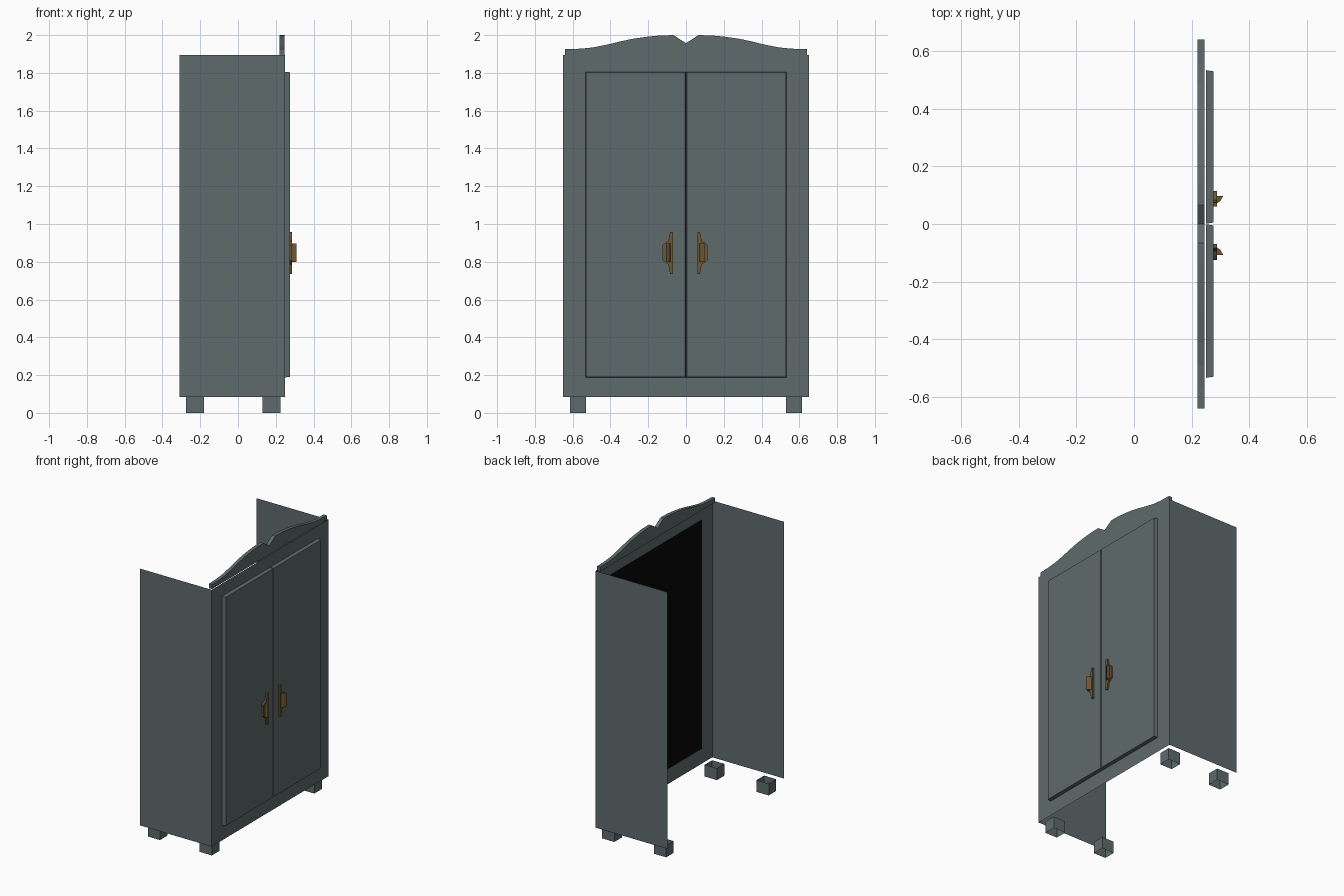
import bpy, bmesh

if "Cube" in bpy.data.objects:
    bpy.data.objects.remove(bpy.data.objects["Cube"])


def material(name, rgb):
    m = bpy.data.materials.new(name)
    m.diffuse_color = (*rgb, 1)
    m.use_nodes = True
    m.node_tree.nodes["Principled BSDF"].inputs["Base Color"].default_value = m.diffuse_color
    return m


GREY = material("slate grey paint", (0.115, 0.145, 0.150))
BRASS = material("dark brass", (0.15, 0.095, 0.035))
BLACK = material("dark interior", (0.002, 0.002, 0.002))


def make(name, verts, faces, mat, recalc=False):
    bm = bmesh.new()
    vs = [bm.verts.new(v) for v in verts]
    for f in faces:
        bm.faces.new([vs[i] for i in f])
    if recalc:
        bmesh.ops.recalc_face_normals(bm, faces=bm.faces)
    me = bpy.data.meshes.new(name)
    bm.to_mesh(me)
    bm.free()
    me.materials.append(mat)
    ob = bpy.data.objects.new(name, me)
    bpy.context.collection.objects.link(ob)
    return ob


def loft(name, a, b, mat, cap_a=True, cap_b=True):
    """Join two matching outlines with walls and optional caps."""
    n = len(a)
    faces = [(i, (i + 1) % n, n + (i + 1) % n, n + i) for i in range(n)]
    if cap_a:
        faces.append(tuple(range(n))[::-1])
    if cap_b:
        faces.append(tuple(range(n, 2 * n)))
    return make(name, list(a) + list(b), faces, mat, True)


def rect_yz(x, y0, y1, z0, z1):
    return [(x, y0, z0), (x, y1, z0), (x, y1, z1), (x, y0, z1)]


X0, X1, W, Z0, Z1 = -0.31, 0.25, 0.65, 0.083, 1.895

# side sheets: the carcass is open at the back, top and bottom
for s, side in ((-1, "left"), (1, "right")):
    v = [(X0, s * W, Z0), (X1, s * W, Z0), (X1, s * W, Z1), (X0, s * W, Z1)]
    make(side + "_side", v, [(0, 1, 2, 3) if s < 0 else (3, 2, 1, 0)], GREY)

# front frame around the door opening
DY, DZ0, DZ1 = 0.533, 0.188, 1.806
make("front_frame", rect_yz(X1, -W, W, Z0, Z1) + rect_yz(X1, -DY, DY, DZ0, DZ1),
     [(i, (i + 1) % 4, 4 + (i + 1) % 4, 4 + i) for i in range(4)], GREY)

# dark sheet behind the doors
make("dark_backing", rect_yz(X1, -DY, DY, DZ0, DZ1), [(0, 1, 2, 3)], BLACK)

# doors with slightly tapered edges
for s, side in ((-1, "left"), (1, "right")):
    loft(side + "_door",
         rect_yz(X1, s * 0.001, s * DY, DZ0, DZ1),
         rect_yz(0.275, s * 0.005, s * 0.529, DZ0 + 0.003, DZ1 - 0.003),
         GREY, cap_a=False)

# curved crown board with a centre notch
half = [(0.64, 1.926), (0.56, 1.928), (0.49, 1.935), (0.42, 1.949), (0.35, 1.966),
        (0.28, 1.981), (0.21, 1.991), (0.14, 1.998), (0.065, 2.0)]
outline = [(-0.64, 1.895), (0.64, 1.895)] + half + [(0, 1.957)] + [(-y, z) for y, z in half[::-1]]
loft("crown_board", [(0.22, y, z) for y, z in outline],
     [(0.245, y, z) for y, z in outline], GREY)

# square feet, open tubes
for sy in (-1, 1):
    for xa, xb, end in ((-0.275, -0.18, "back"), (0.13, 0.225, "front")):
        ring = [(xa, sy * 0.53), (xb, sy * 0.53), (xb, sy * 0.613), (xa, sy * 0.613)]
        loft(end + "_foot", [(x, y, 0) for x, y in ring],
             [(x, y, Z0) for x, y in ring], GREY, False, False)

# handles: stepped plate plus wedge grip, mirrored about the door gap
plate = [(0.065, 0.736), (0.079, 0.736), (0.088, 0.785), (0.106, 0.797), (0.119, 0.808),
         (0.119, 0.888), (0.106, 0.900), (0.088, 0.911), (0.079, 0.957), (0.065, 0.957)]
grip = [(0.287, 0.076), (0.299, 0.084), (0.309, 0.102), (0.287, 0.102)]
for s, side in ((-1, "left"), (1, "right")):
    c = -0.005
    loft(side + "_handle_plate", [(0.275, c + s * y, z) for y, z in plate],
         [(0.287, c + s * y, z) for y, z in plate], BRASS)
    loft(side + "_handle_grip", [(x, c + s * y, 0.80) for x, y in grip],
         [(x, c + s * y, 0.897) for x, y in grip], BRASS)
